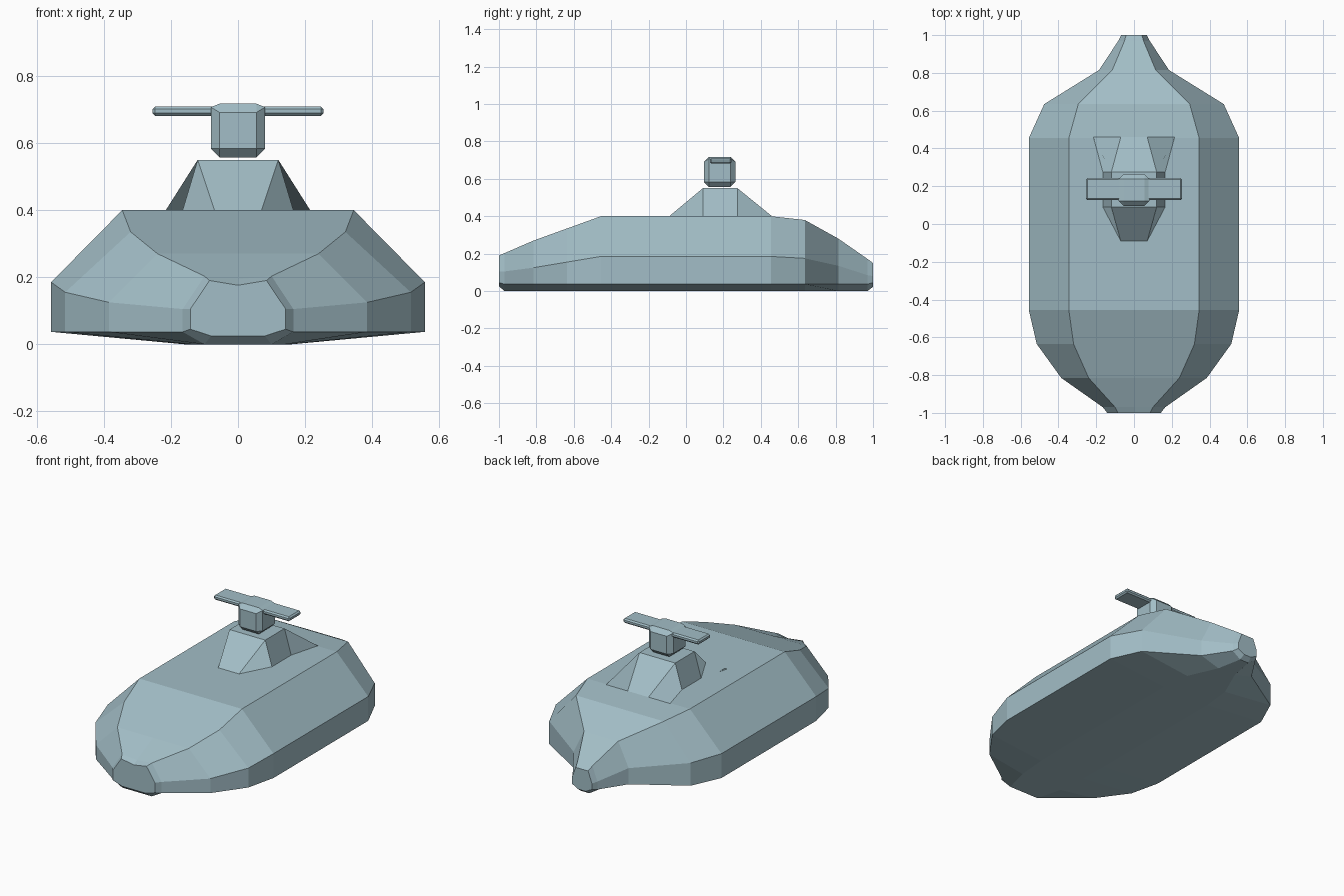
import bpy, bmesh

if "Cube" in bpy.data.objects:
    bpy.data.objects.remove(bpy.data.objects["Cube"])

paint = bpy.data.materials.new("blue_grey_paint")
paint.diffuse_color = (.365, .515, .57, 1)
paint.use_nodes = True
paint.node_tree.nodes["Principled BSDF"].inputs["Base Color"].default_value = paint.diffuse_color

def finish(name, bm):
    me = bpy.data.meshes.new(name)
    bm.to_mesh(me)
    bm.free()
    me.materials.append(paint)
    ob = bpy.data.objects.new(name, me)
    bpy.context.collection.objects.link(ob)
    return ob

def make(name, verts, faces):
    bm = bmesh.new()
    vs = [bm.verts.new(v) for v in verts]
    for f in faces:
        bm.faces.new([vs[i] for i in f])
    bmesh.ops.recalc_face_normals(bm, faces=bm.faces)
    return finish(name, bm)

def box(name, centre, size, bevel, raise_sides=0):
    bm = bmesh.new()
    bmesh.ops.create_cube(bm, size=1)
    bmesh.ops.scale(bm, vec=size, verts=bm.verts)
    bmesh.ops.bevel(bm, geom=bm.edges[:], offset=bevel, segments=1, affect='EDGES')
    for v in bm.verts:
        # flatten the top side chamfers
        if raise_sides and v.co.z > 0 and abs(v.co.x) > size[0]/2 - .001:
            v.co.z += raise_sides
    bmesh.ops.translate(bm, vec=centre, verts=bm.verts)
    return finish(name, bm)

# Hull: cross-sections lofted from bow to stern
# y, deck centre z, deck half width, deck z, side half width, shoulder z, chine z, keel half width, keel z
stations = [
    (-1.00, .176, .085, .19, .142, .105, .045, .08, .025),
    (-.97, .194, .10, .203, .165, .105, .037, .10, 0),
    (-.815, .27, .24, .27, .385, .125, .037, .14, 0),
    (-.635, .335, .32, .335, .515, .155, .037, .155, 0),
    (-.455, .40, .345, .40, .557, .185, .037, .16, 0),
    (.455, .40, .345, .40, .557, .185, .037, .16, 0),
    (.635, .38, .295, .38, .475, .175, .037, .14, 0),
    (.815, .28, .115, .28, .185, .135, .037, .06, 0),
    (.97, .172, .05, .172, .083, .085, .037, .03, 0),
    (1.00, .15, .042, .15, .068, .08, .045, .025, .022),
]
verts, faces = [], []
for y, dz, tw, tz, w, sz, cz, kw, kz in stations:
    half = [(tw, tz), (w, sz), (w, cz), (kw, kz)]
    verts.append((0, y, dz))
    verts += [(x, y, z) for x, z in half]
    verts += [(-x, y, z) for x, z in reversed(half)]
for s in range(len(stations) - 1):
    for i in range(9):
        j = (i + 1) % 9
        faces.append((s*9 + i, s*9 + j, s*9 + 9 + j, s*9 + 9 + i))
faces += [tuple(range(9)), tuple(range(len(verts) - 9, len(verts)))]
make("hull", verts, faces)

# Pedestal: tapered mount with flared corner panels
verts, faces = [], []
for sx in (1, -1):
    for y0, y1 in ((-.09, .09), (.46, .275)):
        verts += [(sx*.07, y0, .40), (sx*.215, y0, .40),
                  (sx*.165, y1, .40), (sx*.12, y1, .55)]
for b in (0, 8):      # front corners
    faces.append((b, b + 1, b + 2, b + 3))
for b in (4, 12):     # rear corners
    faces.append((b + 1, b + 2, b + 3, b))
for a, b in ((0, 8), (4, 12)):
    faces.append((a, b, b + 3, a + 3))
for a, b in ((0, 4), (8, 12)):
    faces.append((a + 2, b + 2, b + 3, a + 3))
faces.append((3, 7, 15, 11))
faces.append((0, 1, 2, 6, 5, 4, 12, 13, 14, 10, 9, 8))
make("pedestal", verts, faces)

# Rotating head with a crossbar through its top
box("radar_head", (0, .18, .637), (.162, .168, .16), .026, .016)
box("radar_bar", (0, .185, .695), (.51, .115, .028), .008)
